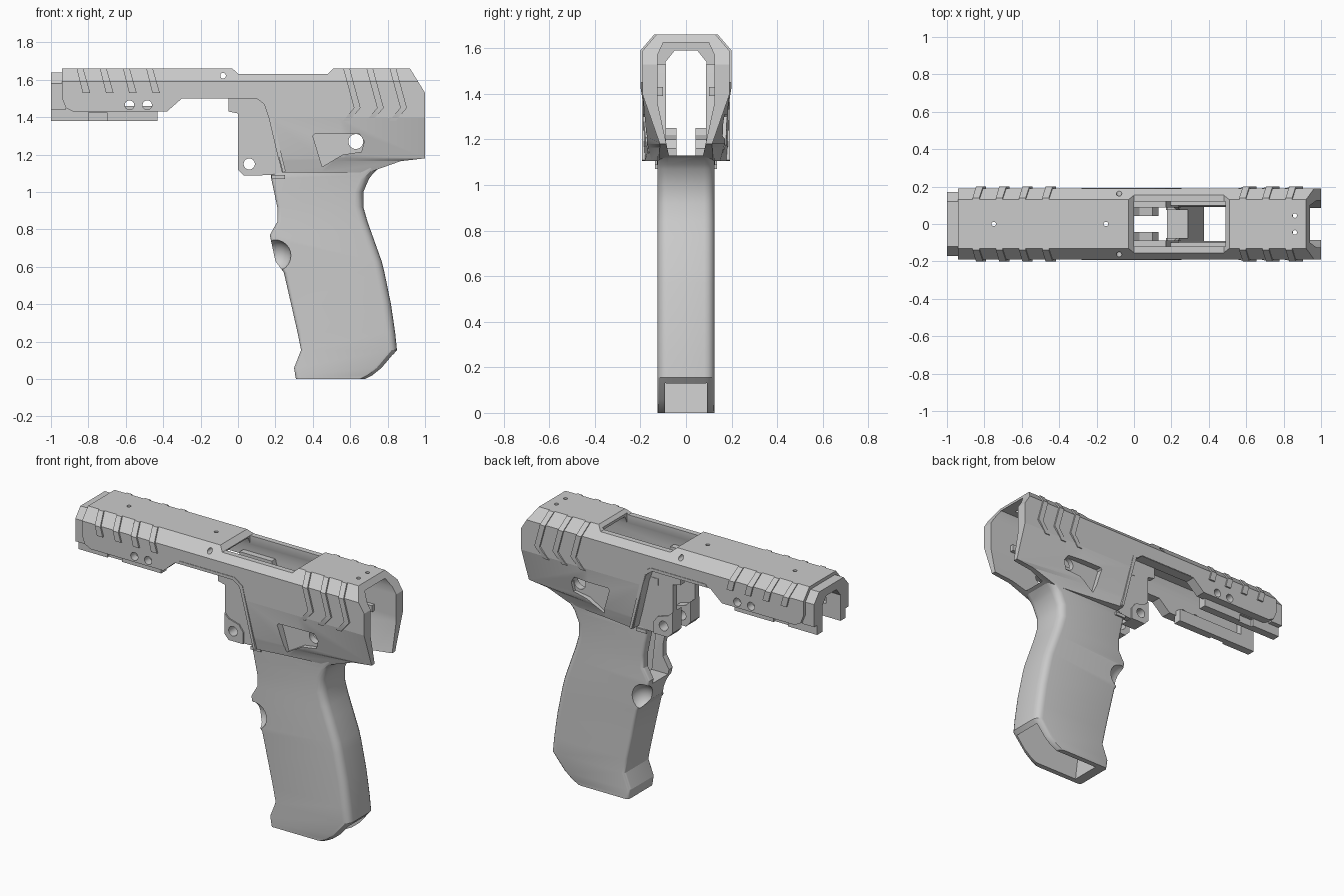
import bpy, bmesh, math
from mathutils import Vector

if "Cube" in bpy.data.objects:
    bpy.data.objects.remove(bpy.data.objects["Cube"], do_unlink=True)

grey = bpy.data.materials.new("plain_grey")
grey.use_nodes = True
grey.diffuse_color = (0.6, 0.6, 0.6, 1)
grey.node_tree.nodes["Principled BSDF"].inputs["Base Color"].default_value = (0.6, 0.6, 0.6, 1)


def loft(name, rings):
    """Skin a closed solid through rings of equal length."""
    bm = bmesh.new()
    loops = [[bm.verts.new(p) for p in ring] for ring in rings]
    for a, b in zip(loops, loops[1:]):
        for i in range(len(a)):
            j = (i + 1) % len(a)
            bm.faces.new((a[i], a[j], b[j], b[i]))
    bm.faces.new(loops[0])
    bm.faces.new(loops[-1])
    bmesh.ops.recalc_face_normals(bm, faces=bm.faces)
    me = bpy.data.meshes.new(name)
    bm.to_mesh(me)
    bm.free()
    me.materials.append(grey)
    ob = bpy.data.objects.new(name, me)
    bpy.context.collection.objects.link(ob)
    return ob


def side(name, pts, y0, y1):
    """Side profile (x, z) extruded across y."""
    return loft(name, [[(x, y, z) for x, z in pts] for y in (y0, y1)])


def section(name, half, x0, x1):
    """Half section (y, z), mirrored and extruded along x."""
    pts = half + [(-y, z) for y, z in reversed(half)]
    return loft(name, [[(x, y, z) for y, z in pts] for x in (x0, x1)])


def box(name, x0, x1, y0, y1, z0, z1):
    return side(name, [(x0, z0), (x1, z0), (x1, z1), (x0, z1)], y0, y1)


def rod(centre, r, length, axis):
    c = Vector(centre)
    rings = []
    for h in (-length / 2, length / 2):
        ring = []
        for i in range(20):
            a = (i + 0.5) * math.tau / 20
            u, v = r * math.cos(a), r * math.sin(a)
            ring.append(c + Vector((u, h, v) if axis == "y" else (u, v, h)))
        rings.append(ring)
    return loft("cutter", rings)


def rounded_ring(z, x0, x1, w, r_front, r_rear):
    """Horizontal rounded rectangle from x0 to x1, half width w."""
    ring = []
    for cx, cy, r, start in ((x1 - r_rear, w - r_rear, r_rear, 0), (x0 + r_front, w - r_front, r_front, 90),
                             (x0 + r_front, r_front - w, r_front, 180), (x1 - r_rear, r_rear - w, r_rear, 270)):
        for step in range(5):
            a = math.radians(start + step * 22.5)
            ring.append((cx + r * math.cos(a), cy + r * math.sin(a), z))
    return ring


def combine(targets, other, op="DIFFERENCE"):
    """Boolean each target with the same helper, then drop the helper."""
    for ob in targets:
        mod = ob.modifiers.new("combine", "BOOLEAN")
        mod.operation, mod.solver, mod.object = op, "EXACT", other
        bpy.context.view_layer.objects.active = ob
        bpy.ops.object.modifier_apply(modifier=mod.name)
    bpy.data.objects.remove(other, do_unlink=True)


# Slide: side profile trimmed by a chamfered section
slide = side("slide", [
    (-0.94, 1.66), (-0.94, 1.5), (-0.92, 1.45), (-0.88, 1.43), (-0.38, 1.43),
    (-0.3, 1.5), (0.1, 1.5), (0.14, 1.47), (0.165, 1.395), (1, 1.395),
    (1, 1.53), (0.92, 1.66)], -0.3, 0.3)
combine([slide], section("trim", [(0.13, 1.7), (0.13, 1.66), (0.19, 1.59), (0.19, 1.3)], -1.2, 1.2), "INTERSECT")

# Nose block at the muzzle
nose = section("nose", [(0.12, 1.64), (0.17, 1.58), (0.17, 1.44)], -1, -0.92)

# Lower body narrows down into the grip
rings = []
for z, front, rear, wf, wm, wr in [
        (1.395, 0.165, 1.0, 0.19, 0.19, 0.19), (1.18, 0.215, 1.0, 0.185, 0.17, 0.115),
        (1.165, 0.22, 0.87, 0.184, 0.165, 0.115), (1.105, 0.235, 0.7, 0.18, 0.15, 0.12)]:
    mid = front + (rear - front) * 0.45
    half = [(front, wf), (mid, wm), (rear, wr)]
    rings.append([(x, y, z) for x, y in half] + [(x, -y, z) for x, y in reversed(half)])
body = loft("lower_body", rings)

# Grip: rounded rings from the base up (height, front, rear)
grip = loft("grip", [rounded_ring(z, x0, x1, 0.125, 0.02, 0.045) for z, x0, x1 in [
    (0, 0.31, 0.68), (0.02, 0.306, 0.72), (0.06, 0.3, 0.77), (0.155, 0.337, 0.85),
    (0.25, 0.318, 0.84), (0.4, 0.284, 0.818), (0.57, 0.245, 0.783), (0.63, 0.2, 0.768),
    (0.77, 0.17, 0.718), (0.84, 0.21, 0.693), (0.92, 0.21, 0.67), (1.0, 0.193, 0.67),
    (1.07, 0.178, 0.7), (1.09, 0.176, 0.715), (1.13, 0.23, 0.755), (1.17, 0.24, 0.83)]])

# Hollow interior, muzzle, grip well and front slot
combine([slide, body, grip],
        section("cutter", [(0.1, 1.625), (0.125, 1.57), (0.125, 1.36), (0.075, 1.13)], -0.9, 1.1))
combine([slide, nose], section("cutter", [(0.05, 1.59), (0.09, 1.54), (0.09, 1.3)], -1.1, -0.85))
combine([body, grip], side("cutter", [
    (0.235, 1.21), (0.38, -0.05), (0.86, -0.05), (0.822, 0.16), (0.79, 0.4), (0.74, 0.62),
    (0.65, 0.87), (0.63, 0.95), (0.63, 1.21)], -0.092, 0.092))
combine([body, grip], box("cutter", 0.1, 0.3, -0.075, 0.075, 0.74, 1.205))

# Top window with its lowered rim
combine([slide], box("cutter", 0.0, 0.49, -0.12, 0.12, 1.5, 1.7))
combine([slide], side("cutter", [(-0.04, 1.67), (0.0, 1.632), (0.48, 1.632), (0.52, 1.67)], -0.3, 0.3))

# Pin and screw holes
for x, z, r in [(-0.58, 1.465, 0.025), (-0.485, 1.465, 0.025), (-0.08, 1.622, 0.015)]:
    combine([slide], rod((x, 0, z), r, 0.6, "y"))
combine([body], rod((0.63, 0, 1.27), 0.04, 0.6, "y"))
for x, y in [(-0.75, 0), (-0.15, 0), (0.86, 0.045), (0.86, -0.045)]:
    combine([slide], rod((x, y, 1.66), 0.012, 0.12, "z"))

for s, tag in ((1, "left"), (-1, "right")):
    # Side pocket and thumb scallop
    combine([body], side("cutter", [
        (0.4, 1.3), (0.41, 1.31), (0.65, 1.31), (0.675, 1.27), (0.66, 1.215),
        (0.56, 1.2), (0.45, 1.135)], s * 0.142, s * 0.3))
    bpy.ops.mesh.primitive_uv_sphere_add(segments=24, ring_count=12, radius=0.085,
                                         location=(0.2, s * 0.14, 0.66))
    scoop = bpy.context.object
    scoop.data.materials.append(grey)
    combine([grip], scoop)

    # Trigger frame plate and pivot lug
    plate = side(tag + "_frame_plate", [
        (-0.05, 1.53), (-0.05, 1.43), (0.0, 1.42), (0.0, 1.13), (0.03, 1.09),
        (0.17, 1.09), (0.25, 1.11), (0.23, 1.3), (0.17, 1.53)], s * 0.088, s * 0.127)
    lug = side(tag + "_pivot_lug", [
        (0.0, 1.25), (0.0, 1.12), (0.03, 1.088), (0.13, 1.088), (0.13, 1.16),
        (0.1, 1.2), (0.03, 1.22)], s * 0.042, s * 0.135)
    combine([plate, lug], rod((0.06, 0, 1.15), 0.03, 0.6, "y"))

    # Raised edge along the front of the body
    side(tag + "_front_flange", [
        (-0.28, 1.502), (0.1, 1.502), (0.145, 1.47), (0.24, 1.105), (0.255, 1.11),
        (0.165, 1.48), (0.11, 1.52), (-0.27, 1.52)], s * 0.165, s * 0.193)
    box(tag + "_flange_foot", 0.18, 0.25, s * 0.1, s * 0.135, 1.07, 1.09)

    # Accessory rail with a shallow notch, and inner guide rail
    rail = box(tag + "_lower_rail", -1, -0.43, s * 0.09, s * 0.14, 1.38, 1.46)
    combine([rail], box("cutter", -0.8, -0.7, s * 0.125, s * 0.2, 1.37, 1.425))
    box(tag + "_guide_rail", 0.1, 0.85, s * 0.1, s * 0.13, 1.39, 1.43)

    # Grip ribs: four slanted at the front, three chevrons at the rear
    slant = [(-0.865, 1.67), (-0.83, 1.67), (-0.79, 1.53), (-0.83, 1.53)]
    chevron = [(0.56, 1.67), (0.595, 1.67), (0.655, 1.45), (0.595, 1.38), (0.56, 1.38), (0.62, 1.45)]
    for kind, shape, count in (("front", slant, 4), ("rear", chevron, 3)):
        for i in range(count):
            rib = side(f"{tag}_{kind}_rib_{i + 1}", [(x + i * 0.124, z) for x, z in shape],
                       s * 0.13, s * 0.25)
            combine([rib], section("trim", [(0.14, 1.66), (0.2, 1.59), (0.2, 1.43), (0.188, 1.36)],
                                   -1.2, 1.2), "INTERSECT")

# Smooth shading with sharp edges kept
bpy.ops.object.select_all(action="DESELECT")
for ob in bpy.context.collection.objects:
    if ob.type == "MESH" and grey.name in ob.data.materials:
        ob.select_set(True)
bpy.context.view_layer.objects.active = slide
bpy.ops.object.shade_smooth_by_angle(angle=math.radians(25))
